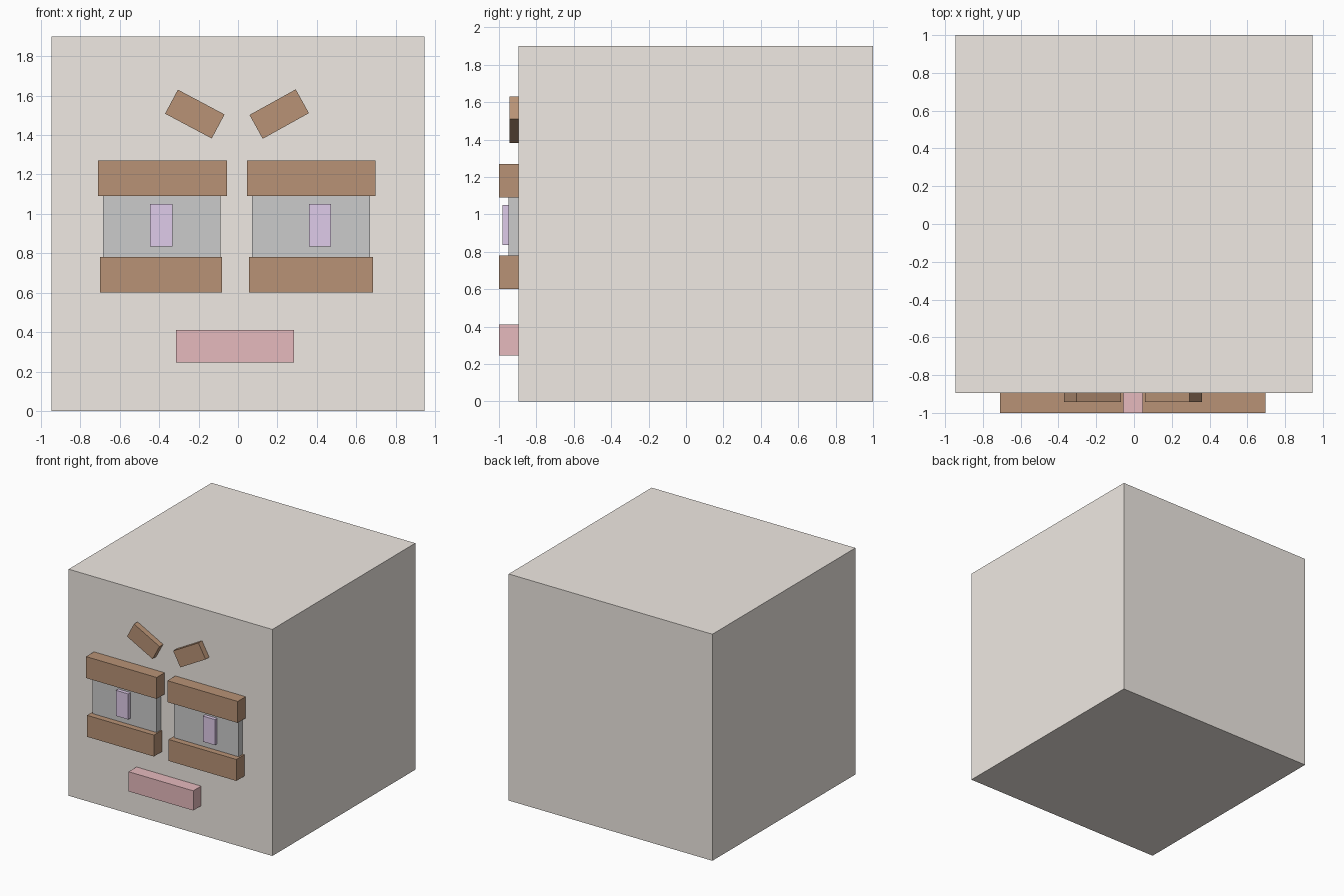
import bpy
from math import radians

if "Cube" in bpy.data.objects:
    bpy.data.objects.remove(bpy.data.objects["Cube"])

FACE = -0.895  # y of the front of the head


def material(name, rgb):
    m = bpy.data.materials.new(name)
    m.diffuse_color = (*rgb, 1)
    m.use_nodes = True
    m.node_tree.nodes["Principled BSDF"].inputs["Base Color"].default_value = m.diffuse_color
    return m


skin = material("skin", (0.87, 0.82, 0.77))
brown = material("brown", (0.48, 0.29, 0.18))
violet = material("violet", (0.74, 0.60, 0.82))
pink = material("pink", (0.79, 0.49, 0.51))


def box(name, x, y, z, mat=None, tilt=0):
    """Box from (min, max) ranges, optionally tilted about y."""
    mid = [(a + b) / 2 for a, b in (x, y, z)]
    bpy.ops.mesh.primitive_cube_add(size=1, location=mid)
    o = bpy.context.object
    o.name = name
    o.scale = [b - a for a, b in (x, y, z)]
    o.rotation_euler.y = radians(tilt)
    if mat:
        o.data.materials.append(mat)
    return o


# Head block
box("head", (-0.945, 0.945), (FACE, 1.0), (0, 1.9), skin)

# Eyes: lids, eyeball, pupil and tilted brow on each side
sides = {
    "left": dict(upper=(-0.71, -0.055), lower=(-0.70, -0.08), eye=(-0.685, -0.09),
                 pupil=(-0.445, -0.333), brow=(-0.353, -0.085), tilt=28),
    "right": dict(upper=(0.045, 0.697), lower=(0.056, 0.685), eye=(0.07, 0.67),
                  pupil=(0.36, 0.472), brow=(0.075, 0.343), tilt=-29),
}
for side, s in sides.items():
    box(side + "_upper_lid", s["upper"], (-1.0, FACE), (1.09, 1.27), brown)
    box(side + "_lower_lid", s["lower"], (-1.0, FACE), (0.60, 0.78), brown)
    box(side + "_eye", s["eye"], (-0.95, FACE), (0.78, 1.09))
    box(side + "_pupil", s["pupil"], (-0.98, -0.95), (0.835, 1.05), violet)
    box(side + "_brow", s["brow"], (-0.943, FACE), (1.437, 1.575), brown, s["tilt"])

# Mouth
box("mouth", (-0.315, 0.285), (-1.0, FACE), (0.245, 0.41), pink)
